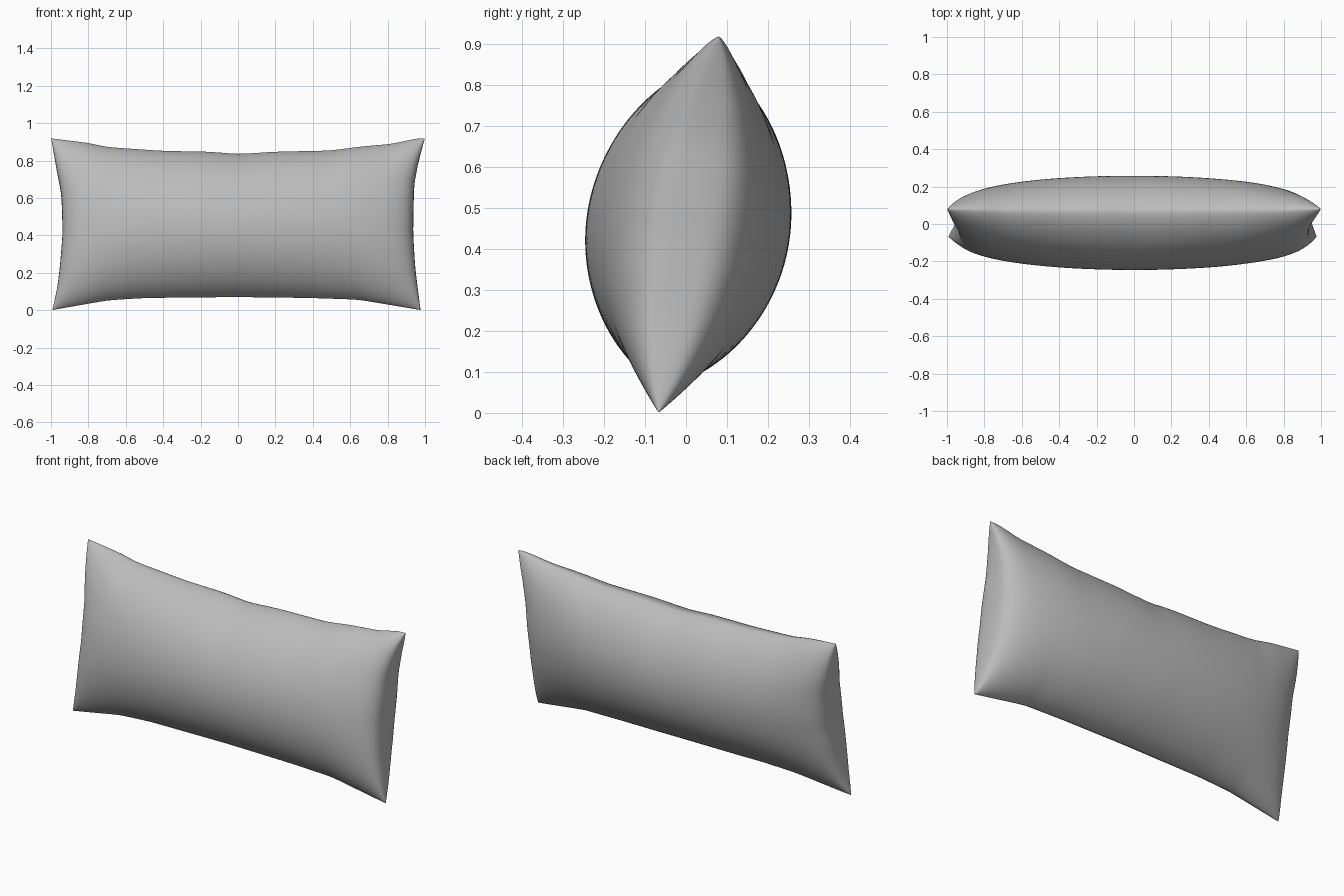
import bpy, bmesh
from math import sin, pi
from mathutils import Vector

if "Cube" in bpy.data.objects:
    bpy.data.objects.remove(bpy.data.objects["Cube"])

# Seam outline: (position along the edge, offset)
TOP = [(-1, .92), (-.8, .895), (-.7, .873), (-.4, .852), (-.15, .848), (0, .835),
       (.2, .848), (.5, .854), (.65, .875), (.82, .89), (.95, .918), (1, .92)]
BOTTOM = [(-1, .0), (-.7, .052), (-.5, .065), (0, .07), (.4, .065), (.66, .056), (1, .0)]
LEFT = [(-1, -.993), (-.75, -.968), (-.5, -.953), (-.1, -.938), (.35, -.945), (.6, -.968), (1, -1)]
RIGHT = [(-1, .977), (-.75, .962), (-.5, .948), (-.1, .937), (.45, .942), (.7, .963), (1, 1)]
THICK = .25
TILT = .16


def rail(points, t):
    """Linear interpolation along an outline edge."""
    for (a, p), (b, q) in zip(points, points[1:]):
        if t <= b:
            return p + (q - p) * (t - a) / (b - a)
    return points[-1][1]


def pillow_point(u, v, side):
    """Place a panel point on the tilted seam plane, then puff it outward."""
    left, right = rail(LEFT, v), rail(RIGHT, v)
    low, high = rail(BOTTOM, u), rail(TOP, u)
    x = left + (right - left) * (u + 1) / 2
    z = low + (high - low) * (v + 1) / 2
    puff = THICK * max(0, 1 - u * u) ** .29 * max(0, 1 - v * v) ** .66
    normal = Vector((0, 1, -TILT)).normalized()
    return Vector((x, TILT * z - .067, z)) + normal * puff * side


# Two stuffed panels joined along the seam
bm = bmesh.new()
for side in (-1, 1):
    panel = bmesh.ops.create_grid(bm, x_segments=56, y_segments=32, size=1)["verts"]
    for vert in panel:
        u, v = sin(vert.co.x * pi / 2), sin(vert.co.y * pi / 2)
        vert.co = pillow_point(u, v, side)
bmesh.ops.remove_doubles(bm, verts=bm.verts, dist=.0005)
bmesh.ops.recalc_face_normals(bm, faces=bm.faces)
mesh = bpy.data.meshes.new("pillow")
bm.to_mesh(mesh)
bm.free()
mesh.shade_smooth()
pillow = bpy.data.objects.new("pillow", mesh)
bpy.context.collection.objects.link(pillow)

# Gentle softening of creases and the seam
soften = pillow.modifiers.new("soften", "SMOOTH")
soften.factor = .4
soften.iterations = 2
subdivide = pillow.modifiers.new("subdivide", "SUBSURF")
subdivide.levels = subdivide.render_levels = 1

# Plain grey cloth
cloth = bpy.data.materials.new("grey cloth")
cloth.use_nodes = True
colour = (.5, .5, .5, 1)
cloth.diffuse_color = colour
cloth.node_tree.nodes["Principled BSDF"].inputs["Base Color"].default_value = colour
mesh.materials.append(cloth)
